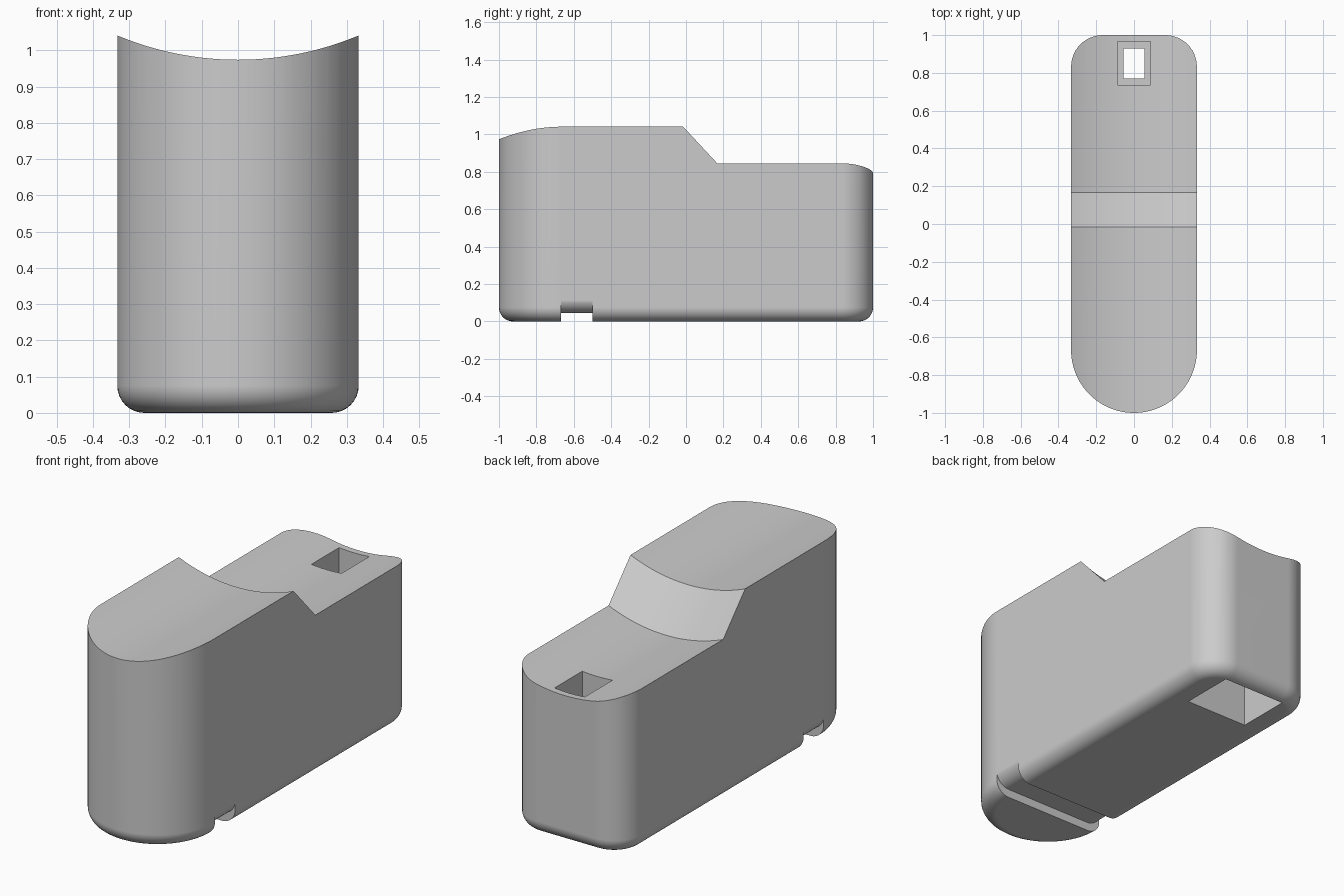
import bpy, bmesh, math

if "Cube" in bpy.data.objects:
    bpy.data.objects.remove(bpy.data.objects["Cube"])

HALF, FRONT_Y, CORNER, FILLET = 0.333, -0.667, 0.167, 0.075
SCOOP_RADIUS = 0.86

grey = bpy.data.materials.new("plain grey")
grey.use_nodes = True
colour = (0.6, 0.6, 0.6, 1)
grey.diffuse_color = colour
grey.node_tree.nodes["Principled BSDF"].inputs["Base Color"].default_value = colour


def arc(cx, cy, r, start, end, steps):
    """Points along an arc, angles in degrees."""
    return [(cx + r * math.cos(math.radians(start + (end - start) * i / steps)),
             cy + r * math.sin(math.radians(start + (end - start) * i / steps)))
            for i in range(steps + 1)]


def finish(bm, name):
    bmesh.ops.recalc_face_normals(bm, faces=bm.faces)
    mesh = bpy.data.meshes.new(name)
    bm.to_mesh(mesh)
    bm.free()
    mesh.materials.append(grey)
    obj = bpy.data.objects.new(name, mesh)
    bpy.context.collection.objects.link(obj)
    return obj


def extrude(bm, points, offset):
    face = bm.faces.new([bm.verts.new(p) for p in points])
    result = bmesh.ops.extrude_face_region(bm, geom=[face])
    verts = [g for g in result["geom"] if isinstance(g, bmesh.types.BMVert)]
    bmesh.ops.translate(bm, vec=offset, verts=verts)


def box(name, x, y0, y1, z0, z1):
    bm = bmesh.new()
    extrude(bm, [(-x, y0, z0), (x, y0, z0), (x, y1, z0), (-x, y1, z0)], (0, 0, z1 - z0))
    return finish(bm, name)


# Body: round nose, rounded back corners, filleted base
plan = arc(0, FRONT_Y, HALF, 180, 360, 48)
plan += arc(HALF - CORNER, 1 - CORNER, CORNER, 0, 90, 12)
plan += arc(CORNER - HALF, 1 - CORNER, CORNER, 90, 180, 12)
bm = bmesh.new()
extrude(bm, [(x, y, 0) for x, y in plan], (0, 0, 1.2))
base_edges = [e for e in bm.edges if all(v.co.z < 0.001 for v in e.verts)]
bmesh.ops.bevel(bm, geom=base_edges, offset=FILLET, segments=8, profile=0.5,
                affect='EDGES')
body = finish(bm, "body")

# Scooped top: an arc across x swept along the stepped side profile
bm = bmesh.new()
side = [(-1.2, 0.974), (-0.015, 0.974), (0.167, 0.778), (1.2, 0.778)]
sections = []
for i in range(33):
    x = -0.4 + 0.8 * i / 32
    sag = SCOOP_RADIUS - math.sqrt(SCOOP_RADIUS ** 2 - x * x)
    points = [(y, z + sag) for y, z in side] + [(1.2, 1.5), (-1.2, 1.5)]
    sections.append([bm.verts.new((x, y, z)) for y, z in points])
for a, b in zip(sections, sections[1:]):
    for j in range(len(a)):
        k = (j + 1) % len(a)
        bm.faces.new((a[j], a[k], b[k], b[j]))
bm.faces.new(sections[0])
bm.faces.new(sections[-1])
top_cutter = finish(bm, "top_cutter")

# Groove across the base, following the rounded underside
bm = bmesh.new()
r, floor = 0.08, 0.045
right = arc(HALF + 0.001 - r, floor + r, r, 0, -90, 10)
left = [(-x, z) for x, z in reversed(right)]
top = floor + r
section = [(-0.4, -0.1), (0.4, -0.1), (0.4, top)] + right + left + [(-0.4, top)]
extrude(bm, [(x, FRONT_Y, z) for x, z in section], (0, 0.167, 0))
groove_cutter = finish(bm, "groove_cutter")

# Stepped socket: upper pocket, narrow neck, wide lower pocket
cutters = [
    top_cutter,
    groove_cutter,
    box("upper_pocket_cutter", 0.088, 0.735, 0.965, 0.5, 1.3),
    box("neck_cutter", 0.055, 0.77, 0.93, 0.3, 0.6),
    box("lower_pocket_cutter", 0.183, 0.64, 0.93, -0.1, 0.4),
]
bpy.context.view_layer.objects.active = body
body.select_set(True)
for cutter in cutters:
    mod = body.modifiers.new("cut", 'BOOLEAN')
    mod.operation, mod.solver, mod.object = 'DIFFERENCE', 'EXACT', cutter
    bpy.ops.object.modifier_apply(modifier=mod.name)
    bpy.data.objects.remove(cutter)

# Smooth curves with crisp edges
bpy.ops.object.select_all(action='DESELECT')
body.select_set(True)
bpy.ops.object.shade_smooth_by_angle(angle=math.radians(30))
weighted = body.modifiers.new("weighted normals", 'WEIGHTED_NORMAL')
weighted.keep_sharp = True
